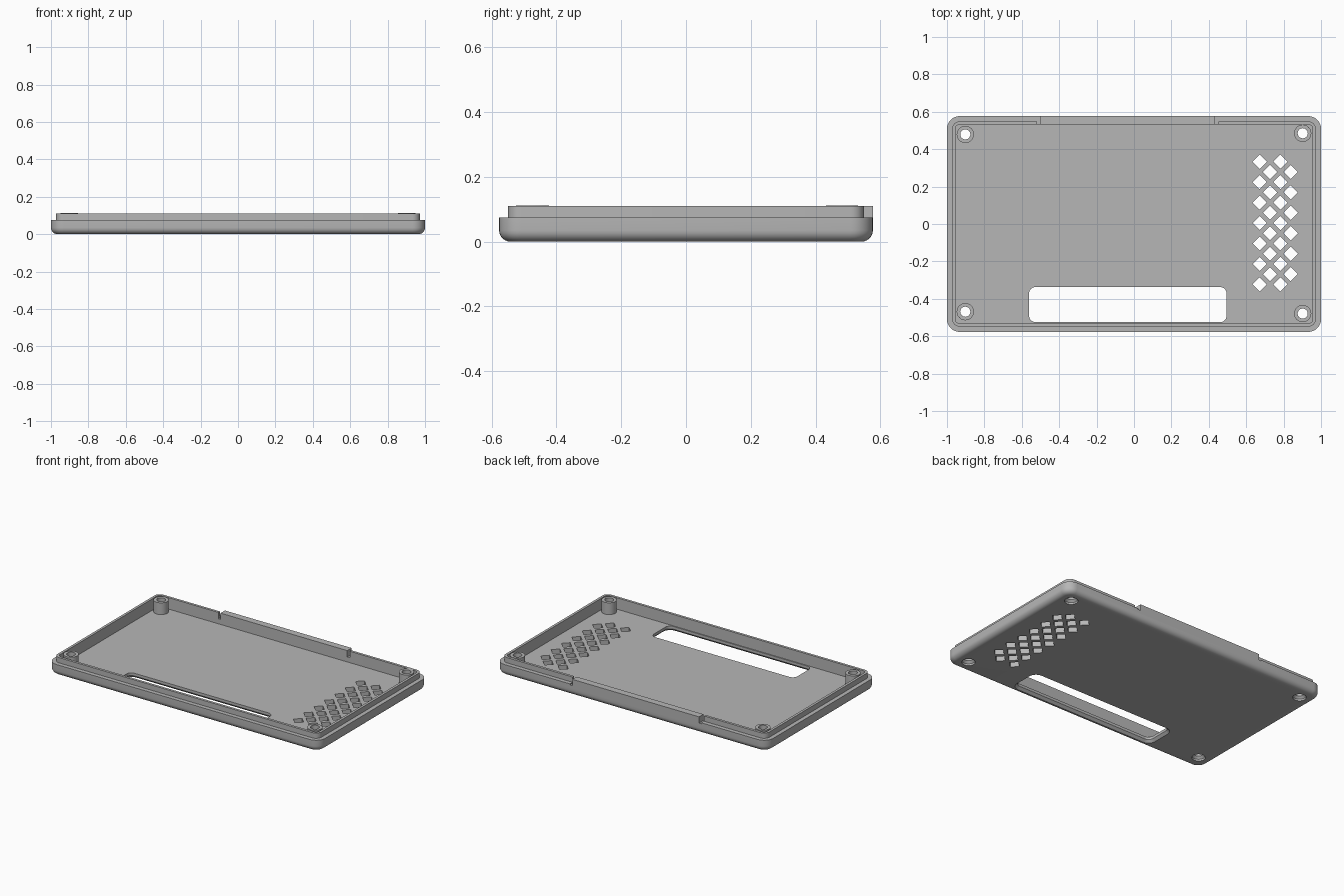
import bpy, bmesh
from math import pi, sin, cos, radians

cube = bpy.data.objects.get("Cube")
if cube:
    bpy.data.objects.remove(cube, do_unlink=True)

HX, HY = 1.0, 0.577       # half size of the tray
FLOOR, STEP, TOP = 0.034, 0.075, 0.11
WALL, LIP, ROUND = 0.045, 0.028, 0.035

grey = bpy.data.materials.new("plastic grey")
grey.use_nodes = True
colour = (0.47, 0.47, 0.47, 1)
grey.diffuse_color = colour
grey.node_tree.nodes["Principled BSDF"].inputs["Base Color"].default_value = colour


def rounded_rect(cx, cy, hx, hy, r, z, seg=8):
    pts = []
    for k, (sx, sy) in enumerate([(1, 1), (-1, 1), (-1, -1), (1, -1)]):
        for i in range(seg + 1):
            a = pi / 2 * (k + i / seg)
            pts.append((cx + sx * (hx - r) + r * cos(a),
                        cy + sy * (hy - r) + r * sin(a), z))
    return pts


def circle(cx, cy, r, z, n=32, start=0.0):
    return [(cx + r * cos(start + 2 * pi * i / n),
             cy + r * sin(start + 2 * pi * i / n), z) for i in range(n)]


def solid(name, stacks):
    """Closed mesh; each stack of rings is bridged and capped at both ends."""
    bm = bmesh.new()
    for rings in stacks:
        loops = [[bm.verts.new(p) for p in ring] for ring in rings]
        for a, b in zip(loops, loops[1:]):
            for i in range(len(a)):
                j = (i + 1) % len(a)
                bm.faces.new((a[i], a[j], b[j], b[i]))
        bm.faces.new(loops[0][::-1])
        bm.faces.new(loops[-1])
    bmesh.ops.recalc_face_normals(bm, faces=bm.faces)
    mesh = bpy.data.meshes.new(name)
    bm.to_mesh(mesh)
    bm.free()
    mesh.materials.append(grey)
    obj = bpy.data.objects.new(name, mesh)
    bpy.context.collection.objects.link(obj)
    return obj


def box(x0, x1, y0, y1, z0, z1):
    return [[(x0, y0, z), (x1, y0, z), (x1, y1, z), (x0, y1, z)] for z in (z0, z1)]


def combine(target, tool, operation):
    mod = target.modifiers.new(tool.name, 'BOOLEAN')
    mod.operation, mod.object, mod.solver = operation, tool, 'EXACT'
    bpy.ops.object.select_all(action='DESELECT')
    bpy.context.view_layer.objects.active = target
    target.select_set(True)
    bpy.ops.object.modifier_apply(modifier=mod.name)
    bpy.data.objects.remove(tool, do_unlink=True)


# Tray shell: rounded underside, stepped rim and hollow inside
profile = [(ROUND * (1 - sin(a)), ROUND * (1 - cos(a)))
           for a in (radians(15 * i) for i in range(7))]
profile += [(0, STEP), (LIP, STEP), (LIP, TOP), (WALL, TOP), (WALL, FLOOR)]
tray = solid("case_tray", [[rounded_rect(0, 0, HX - d, HY - d, max(0.068 - d, 0.02), z)
                            for d, z in profile]])

# Raised section of the back wall
combine(tray, solid("back_wall", [box(-0.5, 0.435, HY - 0.046, HY, 0.05, TOP)]), 'UNION')

# Corner screw posts
posts = [(-0.902, 0.479), (-0.902, -0.469), (0.902, 0.485), (0.902, -0.479)]
combine(tray, solid("screw_posts", [[circle(x, y, 0.046, z) for z in (0.02, TOP + 0.002)]
                                    for x, y in posts]), 'UNION')

# Screw holes with recesses for the heads underneath
combine(tray, solid("screw_holes", [[circle(x, y, r, z) for r, z in
                                     ((0.041, -0.02), (0.041, 0.012), (0.027, 0.026), (0.027, 0.2))]
                                    for x, y in posts]), 'DIFFERENCE')

# Long slot, chamfered on the underside
combine(tray, solid("slot", [[rounded_rect(-0.033, -0.431, 0.528 + d, 0.094 + d, 0.035 + d, z)
                              for d, z in ((0.016, -0.02), (0.016, 0), (0, 0.016), (0, 0.06))]]),
        'DIFFERENCE')

# Diamond vent grille
vents = []
for col in range(4):
    for row in range(7 - col % 2):
        x = 0.672 + 0.0553 * col
        y = 0.333 - 0.1093 * (row + 0.5 * (col % 2))
        vents.append([circle(x, y, 0.038, z, n=4) for z in (-0.02, 0.06)])
combine(tray, solid("vents", vents), 'DIFFERENCE')

# Narrow gaps at both ends of the raised back wall
combine(tray, solid("wall_gaps", [box(x, x + 0.018, 0.5, 0.65, 0.068, 0.2)
                                  for x in (-0.518, 0.433)]), 'DIFFERENCE')

bpy.ops.object.select_all(action='DESELECT')
bpy.context.view_layer.objects.active = tray
tray.select_set(True)
bpy.ops.object.shade_smooth_by_angle(angle=radians(30))
